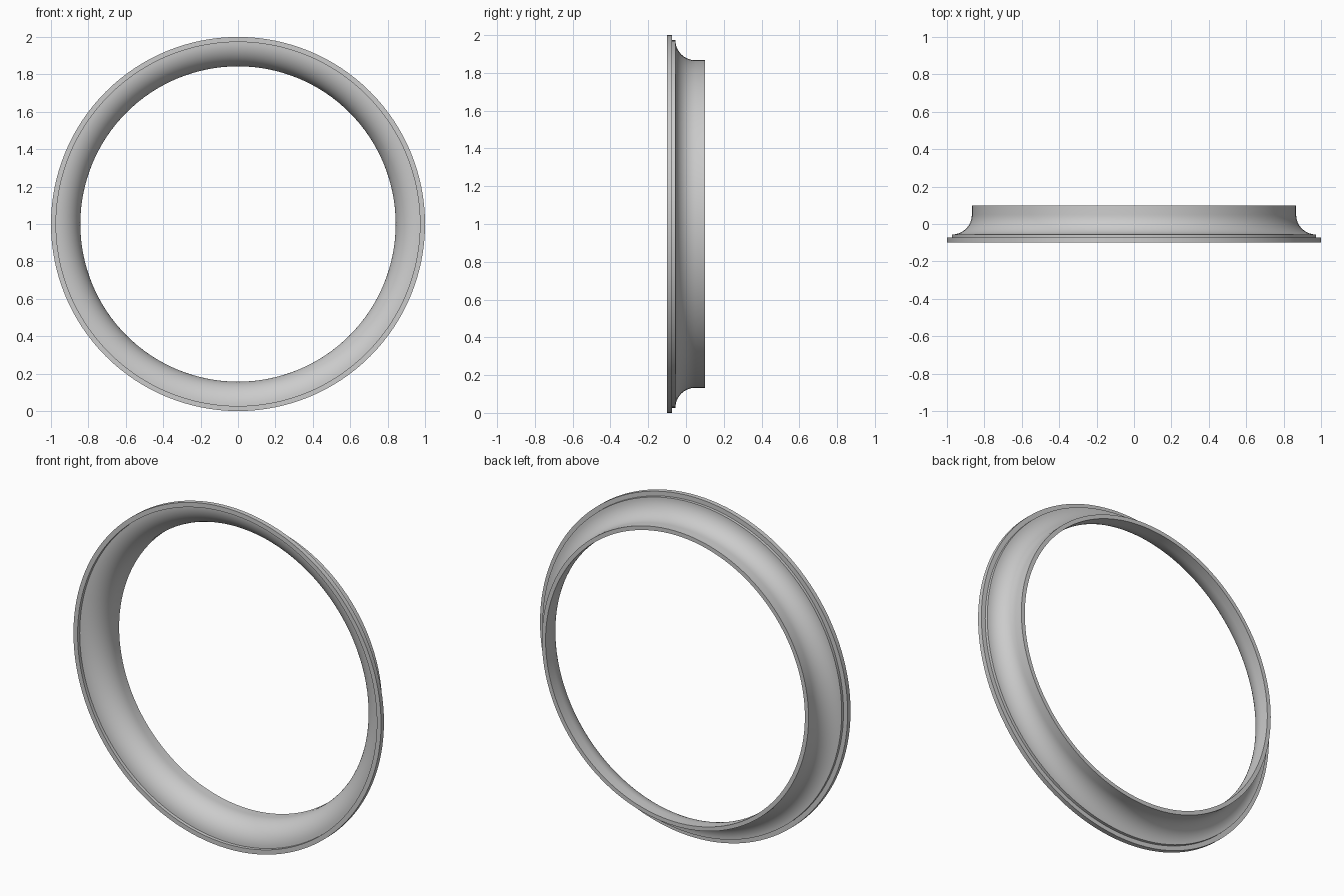
import bpy, math

cube = bpy.data.objects.get("Cube")
if cube:
    bpy.data.objects.remove(cube, do_unlink=True)

SEGMENTS = 128
ARC_STEPS = 14
COVE_R, COVE_Y = 0.973, 0.05   # centre of the cove in (radius, depth)


def cove(radius, reverse=False):
    """Quarter arc from the front rim in to the neck, as (radius, depth)."""
    angles = [math.pi / 2 * i / ARC_STEPS for i in range(ARC_STEPS + 1)]
    pts = [(COVE_R - radius * math.sin(a), COVE_Y - radius * math.cos(a)) for a in angles]
    return pts[::-1] if reverse else pts


def lathe(name, profile, height):
    """Revolve a closed (radius, depth) profile around the y axis."""
    n = len(profile)
    verts, faces = [], []
    for s in range(SEGMENTS):
        a = 2 * math.pi * s / SEGMENTS
        verts += [(r * math.cos(a), y, height + r * math.sin(a)) for r, y in profile]
        t = (s + 1) % SEGMENTS
        for i in range(n):
            j = (i + 1) % n
            faces.append((s * n + i, s * n + j, t * n + j, t * n + i))
    mesh = bpy.data.meshes.new(name)
    mesh.from_pydata(verts, [], faces)
    obj = bpy.data.objects.new(name, mesh)
    bpy.context.collection.objects.link(obj)
    return obj


# Stepped front flange, concave outer cove, straight neck, flared bore
profile = [(1.0, -0.1), (1.0, -0.073), (COVE_R, -0.073)]
profile += cove(0.106)
profile += [(0.867, 0.1), (0.843, 0.1)]
profile += cove(0.13, reverse=True)
profile += [(COVE_R, -0.1)]
ring = lathe("trim_ring", profile, 1.0)

# Plain grey finish
grey = bpy.data.materials.new("plain_grey")
grey.use_nodes = True
colour = (0.6, 0.6, 0.6, 1)
grey.diffuse_color = colour
grey.node_tree.nodes["Principled BSDF"].inputs["Base Color"].default_value = colour
ring.data.materials.append(grey)

# Consistent outward normals and smooth curves with crisp steps
bpy.ops.object.select_all(action="DESELECT")
ring.select_set(True)
bpy.context.view_layer.objects.active = ring
bpy.ops.object.mode_set(mode="EDIT")
bpy.ops.mesh.select_all(action="SELECT")
bpy.ops.mesh.normals_make_consistent(inside=False)
bpy.ops.object.mode_set(mode="OBJECT")
bpy.ops.object.shade_smooth_by_angle(angle=math.radians(30))
